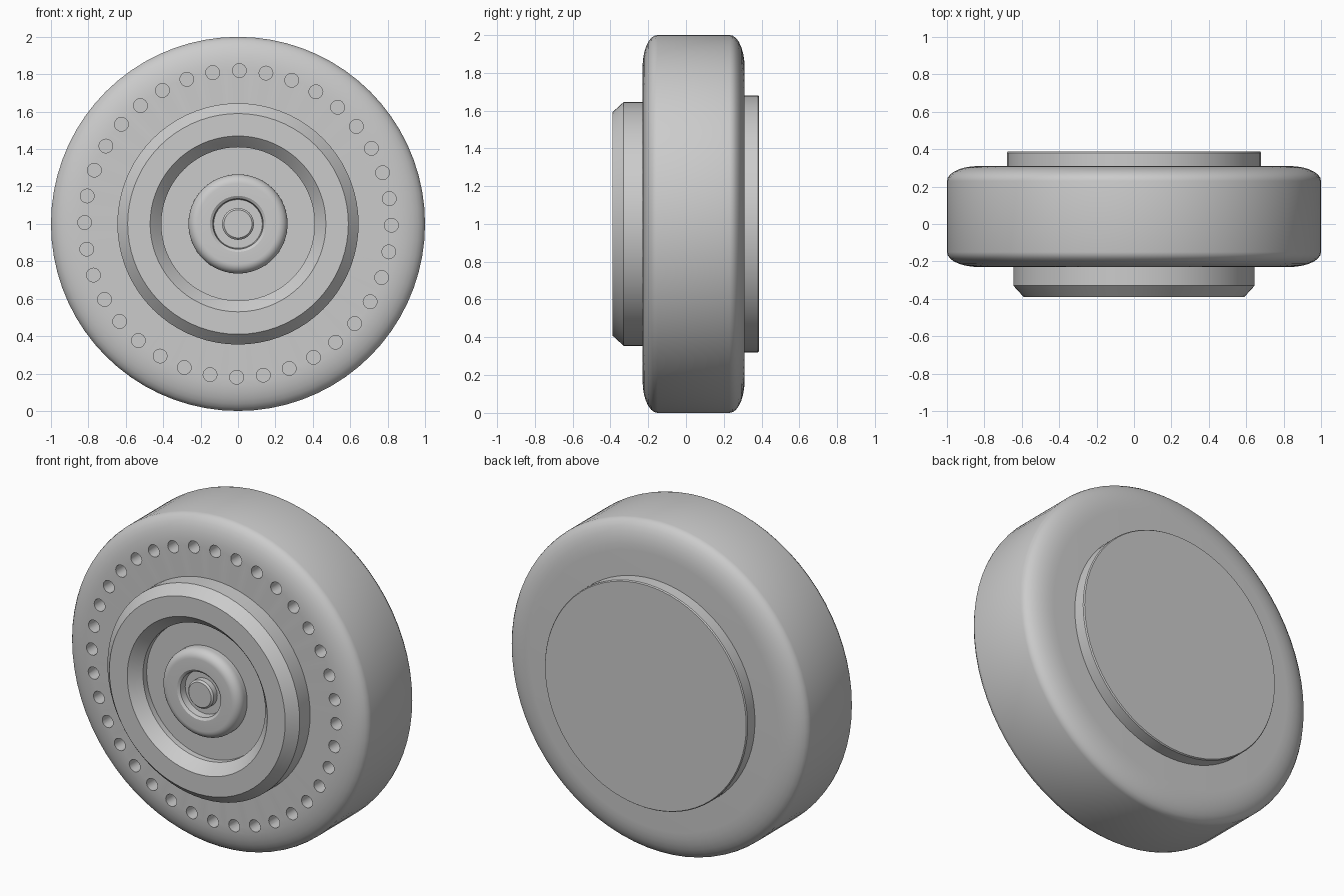
import bpy, bmesh, math
from mathutils import Matrix, Vector

cube = bpy.data.objects.get("Cube")
if cube:
    bpy.data.objects.remove(cube, do_unlink=True)

grey = bpy.data.materials.new("plain_grey")
grey.use_nodes = True
grey.diffuse_color = (0.6, 0.6, 0.6, 1)
grey.node_tree.nodes["Principled BSDF"].inputs["Base Color"].default_value = (0.6, 0.6, 0.6, 1)

CENTRE = Vector((0, 0, 1))


def make_object(name, bm):
    bmesh.ops.recalc_face_normals(bm, faces=bm.faces)
    mesh = bpy.data.meshes.new(name)
    bm.to_mesh(mesh)
    bm.free()
    mesh.materials.append(grey)
    obj = bpy.data.objects.new(name, mesh)
    bpy.context.collection.objects.link(obj)
    return obj


def select_only(obj):
    bpy.ops.object.select_all(action='DESELECT')
    obj.select_set(True)
    bpy.context.view_layer.objects.active = obj


def smooth(obj):
    select_only(obj)
    bpy.ops.object.shade_smooth_by_angle(angle=math.radians(30))


def lathe(name, profile, steps=72):
    """Turn (radius, y) points around the y axis through the centre."""
    bm = bmesh.new()
    verts = [bm.verts.new((r, y, CENTRE.z)) for r, y in profile]
    edges = [bm.edges.new(pair) for pair in zip(verts, verts[1:])]
    bmesh.ops.spin(bm, geom=verts + edges, cent=CENTRE, axis=(0, 1, 0),
                   angle=math.tau, steps=steps)
    bmesh.ops.remove_doubles(bm, verts=bm.verts, dist=0.0002)
    return make_object(name, bm)


def rounded(r, y, dr, dy, start, end, n=7):
    """Elliptical corner arc about (r, y), angles in degrees."""
    angles = [math.radians(start + (end - start) * i / n) for i in range(n + 1)]
    return [(r + dr * math.cos(a), y + dy * math.sin(a)) for a in angles]


# Main wheel with softly rounded rims
wheel = lathe("wheel_body", [(0, -0.23)]
              + rounded(0.83, -0.15, 0.17, 0.08, -90, 0)
              + rounded(0.83, 0.23, 0.17, 0.08, 0, 90) + [(0, 0.31)])

# Ring of small holes drilled in the front face
bm = bmesh.new()
for i in range(36):
    a = math.radians(i * 10 + 0.5)
    place = CENTRE + Vector((0.82 * math.sin(a), -0.22, 0.82 * math.cos(a)))
    bmesh.ops.create_cone(bm, cap_ends=True, segments=16, radius1=0.037,
                          radius2=0.037, depth=0.16,
                          matrix=Matrix.Translation(place) @ Matrix.Rotation(math.pi / 2, 4, 'X'))
cutter = make_object("hole_cutter", bm)
cutter.hide_render = True
drill = wheel.modifiers.new("holes", 'BOOLEAN')
drill.operation = 'DIFFERENCE'
drill.solver = 'EXACT'
drill.object = cutter
select_only(wheel)
bpy.ops.object.modifier_apply(modifier=drill.name)
bpy.data.objects.remove(cutter, do_unlink=True)
smooth(wheel)

# Raised front bezel with chamfered rim and dished recess
smooth(lathe("front_bezel", [
    (0, -0.20), (0.645, -0.20), (0.645, -0.33), (0.59, -0.39), (0.47, -0.39),
    (0.455, -0.375), (0.41, -0.325), (0.41, -0.29), (0, -0.29)]))

# Rounded hub ring standing on the recess floor
smooth(lathe("hub_ring", [(0, -0.28), (0.265, -0.28), (0.265, -0.315)]
             + rounded(0.215, -0.32, 0.05, 0.05, 0, -90)
             + [(0.15, -0.37), (0.135, -0.36), (0.13, -0.32), (0, -0.32)]))

# Small central pin
smooth(lathe("centre_pin", [(0, -0.31), (0.085, -0.31), (0.085, -0.355),
                            (0.075, -0.365), (0, -0.365)], 48))

# Flat back plate
smooth(lathe("back_plate", [(0, 0.28), (0.68, 0.28), (0.68, 0.38),
                            (0.675, 0.387), (0, 0.387)]))
